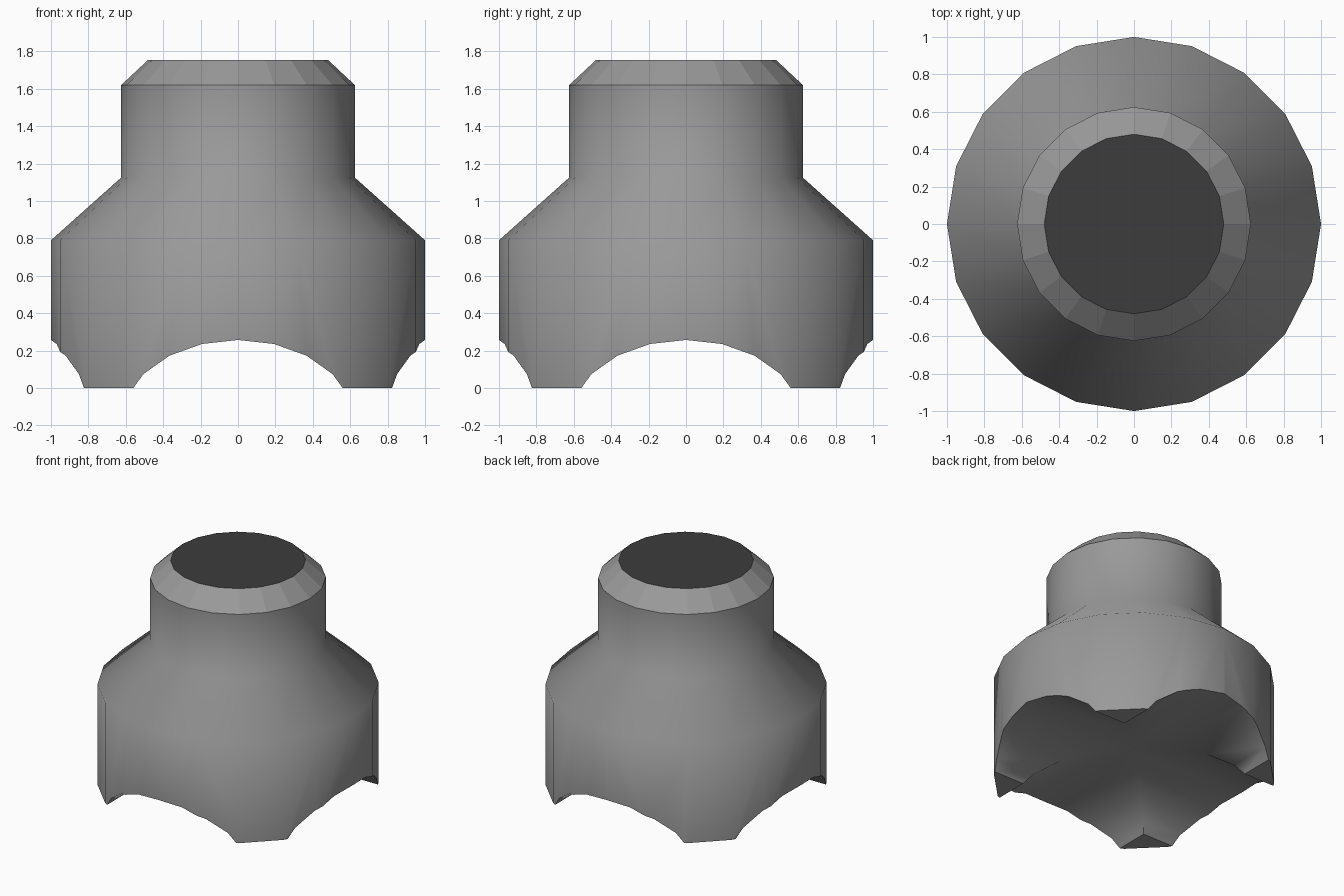
import bpy, bmesh, math
from mathutils import Vector

if "Cube" in bpy.data.objects:
    bpy.data.objects.remove(bpy.data.objects["Cube"])

SIDES = 20


def ring(bm, point):
    """One 20-sided loop of vertices; point maps (cos, sin) to a position."""
    angles = [2 * math.pi * i / SIDES for i in range(SIDES)]
    return [bm.verts.new(point(math.cos(a), math.sin(a))) for a in angles]


def loft(name, points):
    """Closed solid skinned over a list of rings, capped at both ends."""
    bm = bmesh.new()
    rings = [ring(bm, p) for p in points]
    for a, b in zip(rings, rings[1:]):
        for i in range(SIDES):
            j = (i + 1) % SIDES
            bm.faces.new((a[i], a[j], b[j], b[i]))
    bm.faces.new(rings[0])
    bm.faces.new(rings[-1])
    bmesh.ops.recalc_face_normals(bm, faces=bm.faces)
    mesh = bpy.data.meshes.new(name)
    bm.to_mesh(mesh)
    bm.free()
    obj = bpy.data.objects.new(name, mesh)
    bpy.context.collection.objects.link(obj)
    return obj


def material(name, value):
    mat = bpy.data.materials.new(name)
    mat.diffuse_color = (value, value, value, 1)
    mat.use_nodes = True
    mat.node_tree.nodes["Principled BSDF"].inputs["Base Color"].default_value = mat.diffuse_color
    return mat


# Turned body: drum, sloped shoulder, neck and chamfered top
profile = [(1.0, 0), (1.0, 0.79), (0.625, 1.125), (0.625, 1.62), (0.48, 1.755)]
body = loft("body", [lambda c, s, r=r, z=z: Vector((r * c, r * s, z))
                     for r, z in profile])
bpy.context.view_layer.objects.active = body
body.select_set(True)

# Two crossing elliptical tunnels leave four feet
for axis in ("x", "y"):
    def section(end, axis=axis):
        def point(c, s):
            across, z = 0.625 * c, -0.185 + 0.442 * s
            return Vector((end, across, z) if axis == "x" else (across, end, z))
        return point
    cutter = loft("tunnel_cutter_" + axis, [section(-1.3), section(1.3)])
    cutter.hide_render = True
    mod = body.modifiers.new("tunnel_" + axis, "BOOLEAN")
    mod.operation = "DIFFERENCE"
    mod.solver = "EXACT"
    mod.object = cutter
    bpy.ops.object.modifier_apply(modifier=mod.name)
    bpy.data.objects.remove(cutter, do_unlink=True)

# Soft shoulder, crisp neck rim and tunnel edges
bpy.ops.object.shade_smooth_by_angle(angle=math.radians(50))
verts = body.data.vertices
for edge in body.data.edges:
    heights = [verts[v].co.z for v in edge.vertices]
    if all(abs(z - 1.62) < 0.001 or z > 1.75 for z in heights):
        edge.use_edge_sharp = True

# Mid grey body with a near-black top disc
body.data.materials.clear()
body.data.materials.append(material("mid_grey", 0.32))
body.data.materials.append(material("dark_top", 0.045))
for face in body.data.polygons:
    face.material_index = 1 if face.center.z > 1.75 else 0
